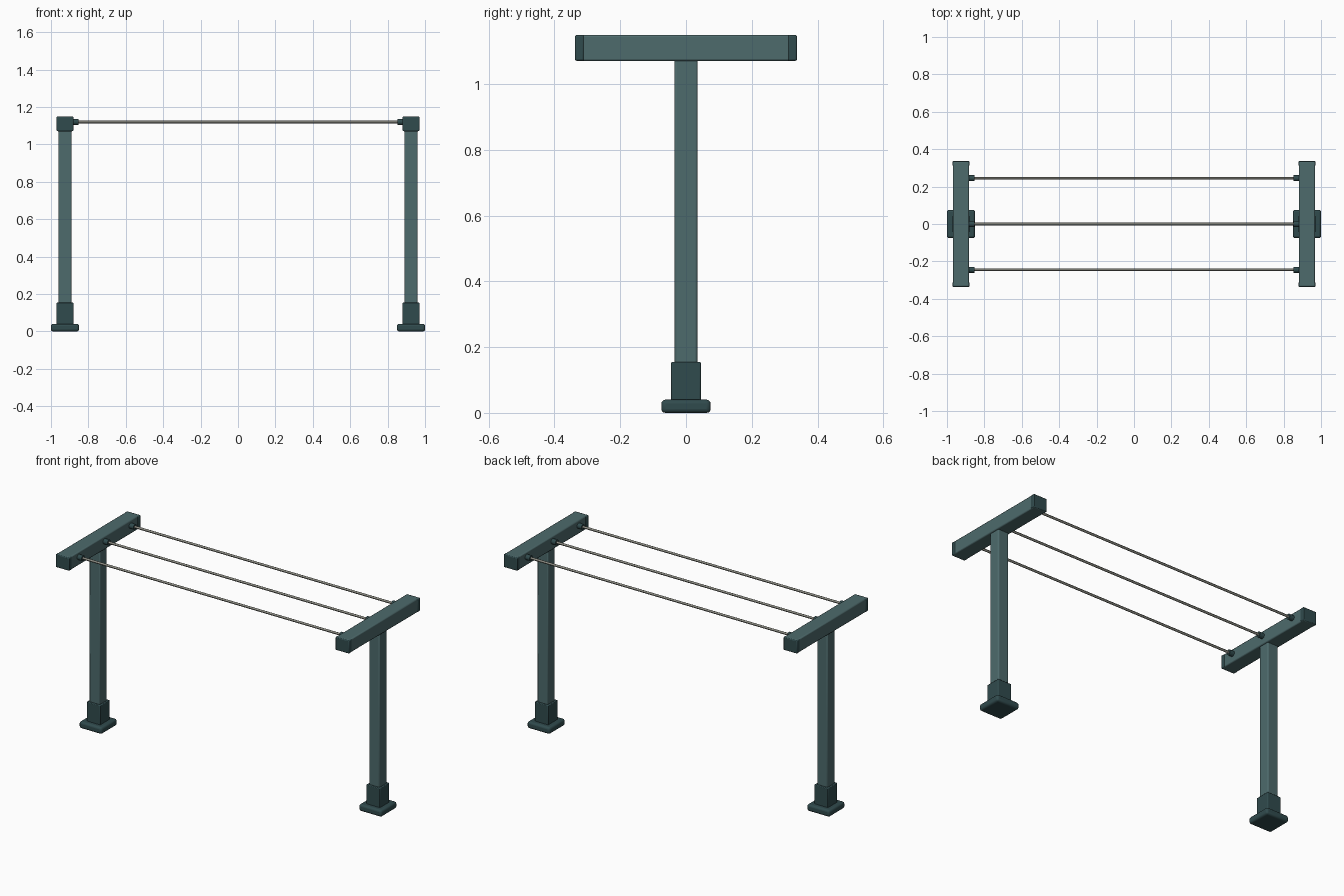
import bpy
from math import pi

if "Cube" in bpy.data.objects:
    bpy.data.objects.remove(bpy.data.objects["Cube"])


def material(name, rgb):
    m = bpy.data.materials.new(name)
    m.diffuse_color = (*rgb, 1)
    m.use_nodes = True
    m.node_tree.nodes["Principled BSDF"].inputs["Base Color"].default_value = m.diffuse_color
    return m


PAINT = material("teal_paint", (0.075, 0.145, 0.15))
DARK = material("dark_teal", (0.03, 0.07, 0.075))
LINE = material("line_grey", (0.3, 0.3, 0.26))


def finish(o, name, mat):
    o.name = name
    o.data.materials.append(mat)
    bpy.ops.object.shade_smooth_by_angle(angle=pi / 6)


def box(name, loc, size, mat, bevel, segments=2):
    bpy.ops.mesh.primitive_cube_add(size=1, location=loc)
    o = bpy.context.object
    o.scale = size
    bpy.ops.object.transform_apply(location=False, rotation=False, scale=True)
    b = o.modifiers.new("bevel", "BEVEL")
    b.width, b.segments = bevel, segments
    finish(o, name, mat)


def rod(name, x0, x1, y, z, radius, mat, sides):
    bpy.ops.mesh.primitive_cylinder_add(
        vertices=sides, radius=radius, depth=abs(x1 - x0),
        location=((x0 + x1) / 2, y, z), rotation=(0, pi / 2, 0))
    finish(bpy.context.object, name, mat)


X = 0.925        # post centre
LINE_Z = 1.12

for side, s in (("left", -1), ("right", 1)):
    # T-shaped post with foot and sleeve
    box(f"{side}_foot_plate", (s * X, 0, 0.02), (0.15, 0.15, 0.04), DARK, 0.012, 3)
    box(f"{side}_sleeve", (s * X, 0, 0.0925), (0.09, 0.09, 0.125), DARK, 0.004)
    box(f"{side}_post", (s * X, 0, 0.56), (0.07, 0.07, 1.06), PAINT, 0.006)
    box(f"{side}_crossbar", (s * X, 0, 1.11), (0.086, 0.67, 0.08), PAINT, 0.006)
    # Dark caps on the crossbar ends
    for end, e in (("front", -1), ("back", 1)):
        box(f"{side}_{end}_cap", (s * X, e * 0.324, 1.11), (0.09, 0.028, 0.078), DARK, 0.005)

# Three lines with a collar at each end
for i, y in enumerate((-0.245, 0, 0.245), 1):
    rod(f"line_{i}", -0.87, 0.87, y, LINE_Z, 0.007, LINE, 12)
    for side, s in (("left", -1), ("right", 1)):
        rod(f"{side}_collar_{i}", s * 0.89, s * 0.853, y, LINE_Z, 0.016, DARK, 16)
